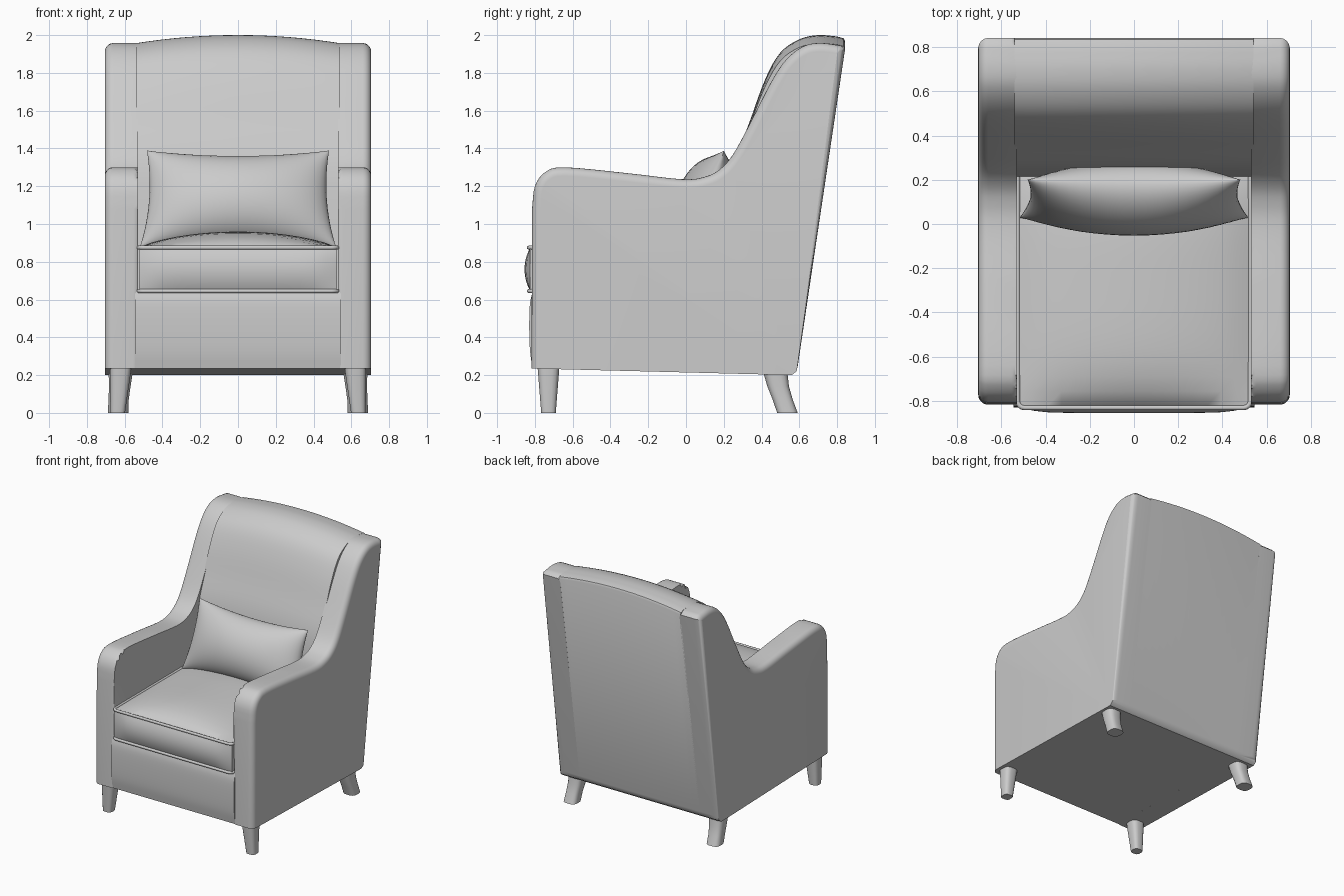
import bpy, bmesh, math
from mathutils import Vector

cube = bpy.data.objects.get("Cube")
if cube:
    bpy.data.objects.remove(cube, do_unlink=True)

fabric = bpy.data.materials.new("plain grey")
fabric.use_nodes = True
GREY = (0.6, 0.6, 0.6, 1)
fabric.diffuse_color = GREY
fabric.node_tree.nodes["Principled BSDF"].inputs["Base Color"].default_value = GREY


def finish(bm, name, angle=40):
    bmesh.ops.recalc_face_normals(bm, faces=bm.faces)
    mesh = bpy.data.meshes.new(name)
    bm.to_mesh(mesh)
    bm.free()
    ob = bpy.data.objects.new(name, mesh)
    bpy.context.collection.objects.link(ob)
    mesh.materials.append(fabric)
    bpy.ops.object.select_all(action="DESELECT")
    ob.select_set(True)
    bpy.context.view_layer.objects.active = ob
    bpy.ops.object.shade_smooth_by_angle(angle=math.radians(angle))
    return ob


def spline(pts, steps=4):
    """Smooth open path through the points."""
    p = [Vector(q) for q in pts]
    p = [2 * p[0] - p[1]] + p + [2 * p[-1] - p[-2]]
    out = []
    for a, b, c, d in zip(p, p[1:], p[2:], p[3:]):
        for i in range(steps):
            t = i / steps
            out.append(0.5 * (2 * b + (c - a) * t + (2 * a - 5 * b + 4 * c - d) * t * t
                              + (3 * b - a - 3 * c + d) * t ** 3))
    return out + [p[-2]]


def loft(rings):
    """Skin a list of closed rings and cap the ends."""
    bm = bmesh.new()
    rows = [[bm.verts.new(co) for co in ring] for ring in rings]
    n = len(rows[0])
    for a, b in zip(rows, rows[1:]):
        for i in range(n):
            j = (i + 1) % n
            bm.faces.new((a[i], a[j], b[j], b[i]))
    caps = [bm.faces.new(rows[0]), bm.faces.new(rows[-1])]
    return bm, caps


# Side walls: arm and wing in one sweeping outline
arm_top = spline([(-0.815, 1.08), (-0.80, 1.2), (-0.745, 1.275), (-0.64, 1.3), (-0.3, 1.268),
                  (-0.02, 1.237), (0.1, 1.25), (0.18, 1.29), (0.25, 1.37), (0.34, 1.535),
                  (0.45, 1.75), (0.53, 1.87), (0.62, 1.94), (0.71, 1.958), (0.82, 1.945)])
outline = [Vector((-0.818, 0.235))] + arm_top + [
    Vector(q) for q in ((0.842, 1.925), (0.592, 0.25), (0.585, 0.22), (0.56, 0.2))]
for side, word in ((1, "left"), (-1, "right")):
    bm, caps = loft([[(side * x, p.x, p.y) for p in outline] for x in (0.53, 0.705)])
    for cap, width in zip(caps, (0.025, 0.045)):
        rim = []
        for e in cap.edges:
            mid = (e.verts[0].co + e.verts[1].co) / 2
            inner_back = width < 0.04 and mid.y > 0.57 and mid.z < 1.9
            if mid.z > 0.24 and not inner_back:
                rim.append(e)
        bmesh.ops.bevel(bm, geom=rim, offset=width, segments=5, profile=0.5,
                        affect="EDGES", clamp_overlap=False)
    finish(bm, word + "_arm_and_wing")

# Padded back with a crowned top
back_front = spline([(0.2, 0.6), (0.22, 0.95), (0.26, 1.3), (0.345, 1.54), (0.42, 1.73),
                     (0.5, 1.865), (0.6, 1.935), (0.7, 1.957), (0.8, 1.95)])
back = [Vector((0.2, 0.21))] + back_front + [
    Vector(q) for q in ((0.835, 1.94), (0.842, 1.925), (0.592, 0.25), (0.585, 0.22), (0.56, 0.2))]
rings = []
for i in range(17):
    u = -1 + i / 8
    lift = 0.043 * (1 - u * u)
    rings.append([(0.54 * u, p.x, p.y + lift * min(1, max(0, (p.y - 1.2) / 0.6))) for p in back])
finish(loft(rings)[0], "padded_back")

# Base below the cushion
base = spline([(-0.812, 0.235), (-0.826, 0.33), (-0.83, 0.46), (-0.826, 0.58), (-0.81, 0.645)]) + [
    Vector((0.3, 0.645)), Vector((0.56, 0.2))]
finish(loft([[(x, p.x, p.y) for p in base] for x in (-0.545, 0.545)])[0], "seat_base")

# Seat cushion: box with a crowned top and bulging front
bm = bmesh.new()
bmesh.ops.create_cube(bm, size=2)
bmesh.ops.subdivide_edges(bm, edges=bm.edges, cuts=15, use_grid_fill=True)
for v in bm.verts:
    u, w, h = v.co
    x, y, z = 0.525 * u, -0.285 + 0.54 * w, 0.76 + 0.115 * h
    if h > 0.99:
        z += 0.085 * (1 - u * u) ** 0.8 * (1 - w ** 4) ** 0.8
    if w < -0.99:
        y -= 0.03 * (1 - h * h) * (1 - u ** 8)
    v.co = (x, y, z)
finish(bm, "seat_cushion")

# Piping round both cushion edges
for z, word in ((0.875, "upper"), (0.645, "lower")):
    path = []
    for cx, cy, start in ((0.495, 0.225, 0), (-0.495, 0.225, 90), (-0.495, -0.8, 180), (0.495, -0.8, 270)):
        for k in range(5):
            a = math.radians(start + 22.5 * k)
            path.append((cx + 0.032 * math.cos(a), cy + 0.032 * math.sin(a), z))
    curve = bpy.data.curves.new(word + "_piping", "CURVE")
    curve.dimensions = "3D"
    curve.bevel_depth = 0.011
    curve.bevel_resolution = 2
    line = curve.splines.new("POLY")
    line.points.add(len(path) - 1)
    for pt, co in zip(line.points, path):
        pt.co = (*co, 1)
    line.use_cyclic_u = True
    curve.materials.append(fabric)
    bpy.context.collection.objects.link(bpy.data.objects.new(word + "_piping", curve))

# Lumbar pillow leaning on the back, pinched at its corners
up = Vector((0, 0.17, 0.5)).normalized()
out = Vector((0, -up.z, up.y))
bm = bmesh.new()
N = 24
for face in (1, -1):
    grid = []
    for i in range(N + 1):
        u = -math.cos(math.pi * i / N)
        row = []
        for j in range(N + 1):
            v = -math.cos(math.pi * j / N)
            x = u * (0.5 - 0.018 * v) * (1 - 0.06 * (1 - v * v))
            h = 0.268 * v * (1 - 0.13 * (1 - u * u))
            t = 0.16 * (max(0, 1 - u * u) * max(0, 1 - v * v)) ** 0.55
            row.append(bm.verts.new(Vector((x, 0.115, 1.135)) + up * h + out * face * t))
        grid.append(row)
    for i in range(N):
        for j in range(N):
            bm.faces.new((grid[i][j], grid[i + 1][j], grid[i + 1][j + 1], grid[i][j + 1]))
bmesh.ops.remove_doubles(bm, verts=bm.verts, dist=0.0005)
finish(bm, "lumbar_pillow", 60)


# Legs: rounded square sections, the rear pair sweeping backwards
def leg(name, side, sections):
    rings = []
    for x, y, z, r in sections:
        ring = []
        for k in range(16):
            a = math.tau * (k + 0.5) / 16
            c, s = math.cos(a), math.sin(a)
            ring.append((side * (x + r * math.copysign(abs(c) ** 0.65, c)),
                         y + r * math.copysign(abs(s) ** 0.65, s), z))
        rings.append(ring)
    finish(loft(rings)[0], name)


for side, word in ((1, "left"), (-1, "right")):
    leg("front_leg_" + word, side, [(0.62, -0.728, 0.26, 0.06), (0.637, -0.728, 0, 0.039)])
    leg("rear_leg_" + word, side, [(0.62, 0.47, 0.23, 0.066), (0.626, 0.488, 0.14, 0.058),
                                   (0.632, 0.512, 0.07, 0.054), (0.635, 0.537, 0, 0.055)])
